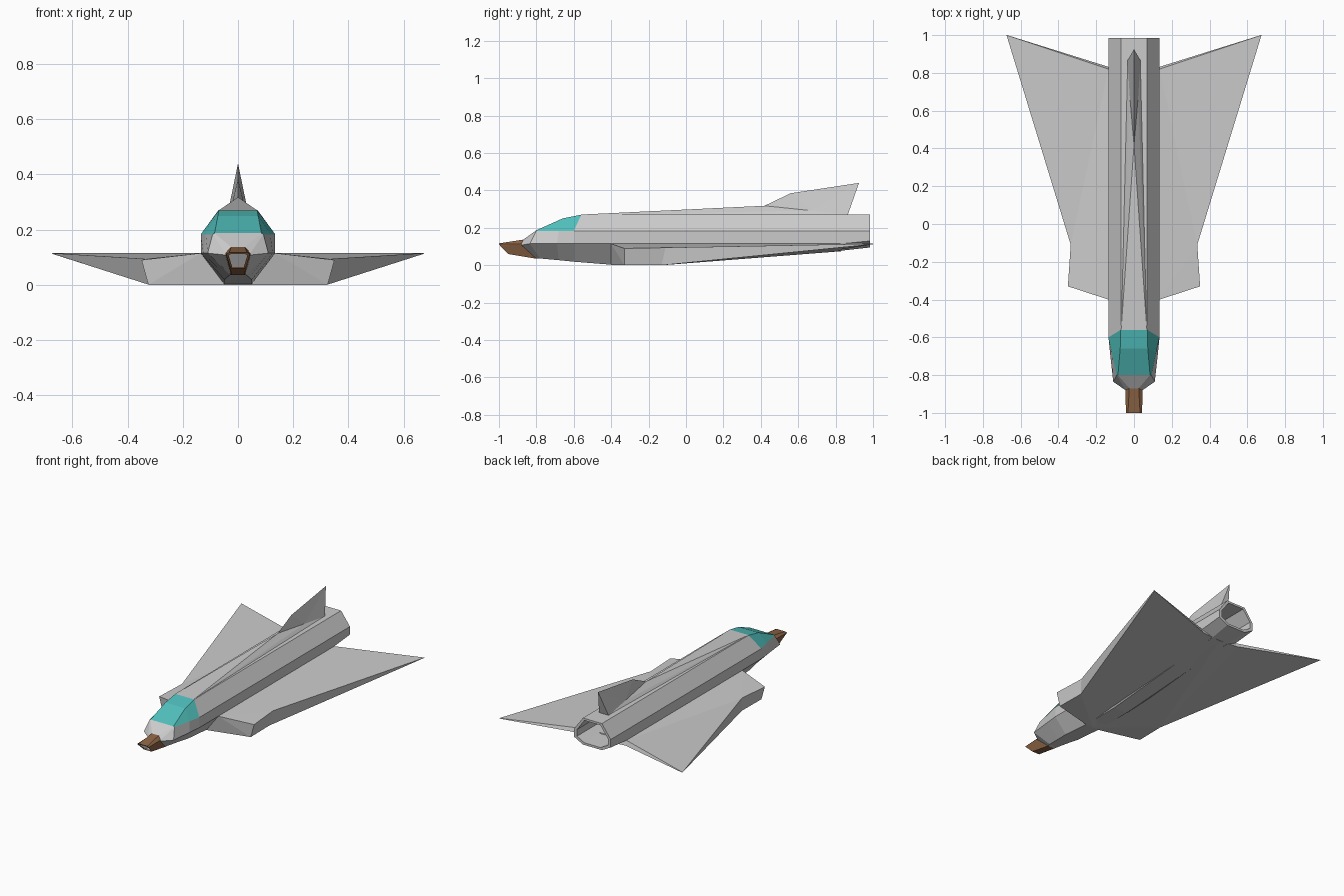
import bpy, bmesh

if "Cube" in bpy.data.objects:
    bpy.data.objects.remove(bpy.data.objects["Cube"])


def material(name, rgb):
    m = bpy.data.materials.new(name)
    m.diffuse_color = (*rgb, 1)
    m.use_nodes = True
    m.node_tree.nodes["Principled BSDF"].inputs["Base Color"].default_value = m.diffuse_color
    return m


def finish(name, bm, mats=()):
    """Turn a bmesh into a flat-shaded object."""
    bmesh.ops.recalc_face_normals(bm, faces=bm.faces)
    me = bpy.data.meshes.new(name)
    bm.to_mesh(me)
    bm.free()
    ob = bpy.data.objects.new(name, me)
    bpy.context.collection.objects.link(ob)
    for m in mats:
        me.materials.append(m)
    return ob


def loft(name, rings, closed=True, skip=(), cap_end=False, mats=(), mat_of=None):
    """Skin half-rings (points on +x), mirroring each across x = 0."""
    bm = bmesh.new()
    rows = []
    for half in rings:
        full = list(half) + [(-x, y, z) for x, y, z in reversed(half)]
        rows.append([bm.verts.new(p) for p in full])
    n = len(rows[0])
    for i in range(len(rows) - 1):
        for j in range(n if closed else n - 1):
            if (i, j) in skip:
                continue
            k = (j + 1) % n
            f = bm.faces.new((rows[i][j], rows[i][k], rows[i + 1][k], rows[i + 1][j]))
            f.material_index = mat_of[i] if mat_of else 0
    if cap_end:
        f = bm.faces.new(rows[-1])
        f.material_index = mat_of[-1] if mat_of else 0
    return finish(name, bm, mats)


def mirrored(name, verts, faces):
    """Build the +x half and its mirror image, welded on the centre plane."""
    bm = bmesh.new()
    for s in (1, -1):
        vs = [bm.verts.new((s * x, y, z)) for x, y, z in verts]
        for f in faces:
            bm.faces.new([vs[i] for i in f][::s])
    bmesh.ops.remove_doubles(bm, verts=bm.verts, dist=1e-5)
    return finish(name, bm)


teal = material("canopy_teal", (0.08, 0.52, 0.50))
brown = material("intake_brown", (0.27, 0.13, 0.06))
grey = material("plain_grey", (0.5, 0.5, 0.5))

# Fuselage half-sections: top, shoulder, waist, keel
nose = [(.025, -.87, .137), (.045, -.88, .115), (.045, -.88, .108), (.025, -.80, .035)]
brow = [(.085, -.80, .187), (.092, -.80, .183), (.11, -.835, .115), (.03, -.78, .036)]
mid = [(.073, -.66, .25), (.117, -.68, .183), (.126, -.69, .115), (.04, -.68, .027)]
back = [(.07, -.56, .27), (.135, -.60, .183), (.135, -.60, .115), (.05, -.60, .019)]


def section(y, keel_w, keel_z, waist=.115):
    return [(.07, y, .272), (.135, y, .183), (.135, y, waist), (keel_w, y, keel_z)]


def inset(ring, y, s=.84, zc=.185):
    return [(x * s, y, zc + (z - zc) * s) for x, _, z in ring]


tail = section(.985, .07, .095, .13)
# Fuselage with canopy opening and hollow exhaust
loft("fuselage",
     [nose, brow, mid, back, section(-.4, .05, .003), section(-.13, .05, .003),
      section(.83, .06, .078), tail, inset(tail, .985), inset(tail, .4)],
     skip={(i, j) for i in (1, 2) for j in (0, 6, 7)}, cap_end=True)

# Canopy fills the opening
loft("canopy", [[r[1], r[0]] for r in (brow, mid, back)], closed=False, mats=[teal])

# Nose intake: brown shell, grey liner
lip = [(.032, -1.0, .117), (.043, -1.0, .112), (.042, -.995, .106), (.027, -.95, .06)]
lip_in = [(.024, -.998, .112), (.034, -.995, .108), (.033, -.99, .104), (.021, -.948, .064)]
throat = [(.018, -.84, .12), (.034, -.84, .108), (.034, -.84, .1), (.02, -.80, .05)]
loft("intake", [nose, lip, lip_in, throat], cap_end=True,
     mats=[brown, grey], mat_of=[0, 0, 1, 1])

# Delta wing: top outline then bottom outline
top = [(0, -.4, .115), (.135, -.4, .115), (.35, -.33, .09), (.335, -.11, .094),
       (.675, 1, .115), (.135, .82, .115), (0, .82, .115)]
bottom = [(0, -.4, 0), (.05, -.4, 0), (.325, -.33, 0), (.322, -.13, 0),
          (.672, 1, .112), (.135, .832, .085), (0, .832, .075)]
rim = [(i, i + 1, i + 8, i + 7) for i in range(6)]
rim[1:2] = [(1, 2, 9), (1, 9, 8)]
mirrored("wing", top + bottom, rim + [
    (0, 1, 5, 6), (1, 2, 3), (1, 3, 5), (3, 4, 5),
    (7, 8, 10), (8, 9, 10), (7, 10, 13), (10, 11, 12), (10, 12, 13)])

# Tapering spine on the back
ridge, shoulder, heel = (0, .42, .318), (.022, .67, .292), (.035, .865, .27)
mirrored("spine", [(.068, -.56, .271), heel, shoulder, ridge, (0, -.56, .271)],
         [(0, 1, 2), (0, 2, 3), (0, 3, 4)])

# Tail fin
mirrored("tail_fin",
         [ridge, (0, .56, .385), (0, .925, .44), heel, shoulder, (0, .865, .27)],
         [(0, 4, 1), (1, 4, 2), (4, 3, 2), (3, 5, 2)])
